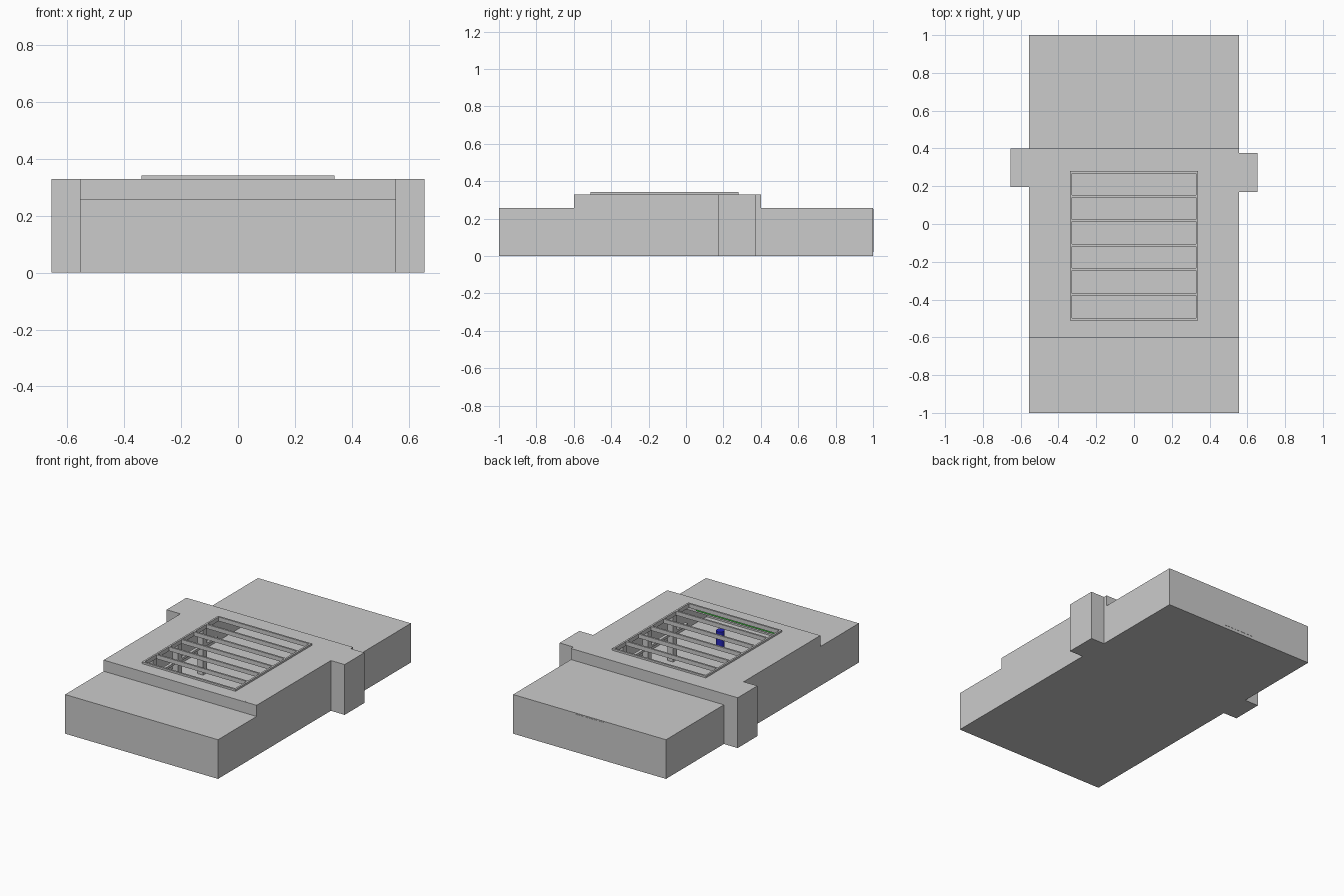
import bpy, bmesh, math

if "Cube" in bpy.data.objects:
    bpy.data.objects.remove(bpy.data.objects["Cube"])

T = 0.01                      # wall thickness
W = 0.555                     # half width of the hall
ZL, ZH, ZF = 0.257, 0.33, 0.342   # low roof, high roof, skylight top


def color(name, rgb):
    m = bpy.data.materials.new(name)
    m.diffuse_color = (*rgb, 1)
    m.use_nodes = True
    m.node_tree.nodes["Principled BSDF"].inputs["Base Color"].default_value = m.diffuse_color
    return m


def finish(bm, name, mat=None):
    bmesh.ops.recalc_face_normals(bm, faces=bm.faces)
    me = bpy.data.meshes.new(name)
    bm.to_mesh(me)
    bm.free()
    ob = bpy.data.objects.new(name, me)
    bpy.context.collection.objects.link(ob)
    if mat:
        me.materials.append(mat)
    return ob


def box(name, x0, x1, y0, y1, z0, z1, mat=None):
    bm = bmesh.new()
    bmesh.ops.create_cube(bm, size=1)
    for v in bm.verts:
        v.co = ((x0 + x1) / 2 + v.co.x * (x1 - x0),
                (y0 + y1) / 2 + v.co.y * (y1 - y0),
                (z0 + z1) / 2 + v.co.z * (z1 - z0))
    return finish(bm, name, mat)


def prism_x(name, pts, x0, x1):
    bm = bmesh.new()
    face = bm.faces.new([bm.verts.new((x0, y, z)) for y, z in pts])
    ext = bmesh.ops.extrude_face_region(bm, geom=[face])
    for v in ext["geom"]:
        if isinstance(v, bmesh.types.BMVert):
            v.co.x = x1
    return finish(bm, name)


# Stepped side walls
side = [(-1, 0), (1, 0), (1, ZL), (0.4, ZL), (0.4, ZH),
        (-0.6, ZH), (-0.6, ZL), (-1, ZL)]
prism_x("left_wall", side, -W, -W + T)
prism_x("right_wall", side, W - T, W)

# Floor and end walls
I = W - T
box("floor", -I, I, -1, 1, 0, T)
box("front_wall", -I, I, -1, -1 + T, T, ZL)
box("back_wall", -I, I, 1 - T, 1, T, ZL)
box("back_door", -0.108, 0.108, 0.998, 1.0015, 0.02, 0.25)

# Wing roofs and the steps up to the high roof
box("front_wing_roof", -I, I, -1, -0.6, ZL - T, ZL)
box("back_wing_roof", -I, I, 0.4, 1, ZL - T, ZL)
box("front_step", -I, I, -0.6, -0.6 + T, ZL - T, ZH)
box("back_step", -I, I, 0.4 - T, 0.4, ZL - T, ZH)

# High roof around the skylight opening
SX, SY0, SY1 = 0.34, -0.51, 0.28
box("roof_front_strip", -I, I, -0.6, SY0, ZH - 0.015, ZH)
box("roof_back_strip", -I, I, SY1, 0.4, ZH - 0.015, ZH)
for s, n in ((-1, "left"), (1, "right")):
    a, b = sorted((s * SX, s * I))
    box(f"roof_{n}_strip", a, b, SY0, SY1, ZH - 0.015, ZH)

# Side towers
box("left_tower", -0.655, -W, 0.195, 0.4, 0, ZH)
box("right_tower", W, 0.655, 0.17, 0.375, 0, ZH)

# Skylight frame and cross bars
B = 0.012
for s, n in ((-1, "left"), (1, "right")):
    a, b = sorted((s * SX, s * (SX - B)))
    box(f"skylight_{n}_rail", a, b, SY0, SY1, ZH - 0.015, ZF)
bars = [SY0 + B / 2, -0.373, -0.24, -0.112, 0.018, 0.147, SY1 - B / 2]
for i, y in enumerate(bars):
    box(f"skylight_bar_{i}", -SX + B, SX - B, y - B / 2, y + B / 2, ZH - 0.015, ZF)

# Gallery beams and columns below the skylight edges
for s, n in ((-1, "left"), (1, "right")):
    a, b = sorted((s * (SX + 0.002), s * (SX + 0.022)))
    box(f"{n}_gallery_beam", a, b, SY0, SY1, 0.19, 0.205)
    a, b = sorted((s * (SX + 0.002), s * (SX + 0.042)))
    for i, y in enumerate((-0.373, -0.112, 0.147)):
        box(f"{n}_column_{i}", a, b, y - 0.02, y + 0.02, T, ZH - 0.015)

# Green strip and blue post inside the front of the hall
green = color("green", (0.05, 0.6, 0.05))
blue = color("blue", (0.02, 0.02, 0.5))
box("green_strip", -0.29, 0.29, -0.53, -0.52, 0.295, 0.313, green)
bpy.ops.mesh.primitive_cylinder_add(vertices=24, radius=0.025, depth=0.12,
                                    location=(0.22, -0.67, T + 0.06))
post = bpy.context.object
post.name = "blue_post"
post.data.materials.append(blue)
bpy.ops.object.shade_smooth_by_angle()
